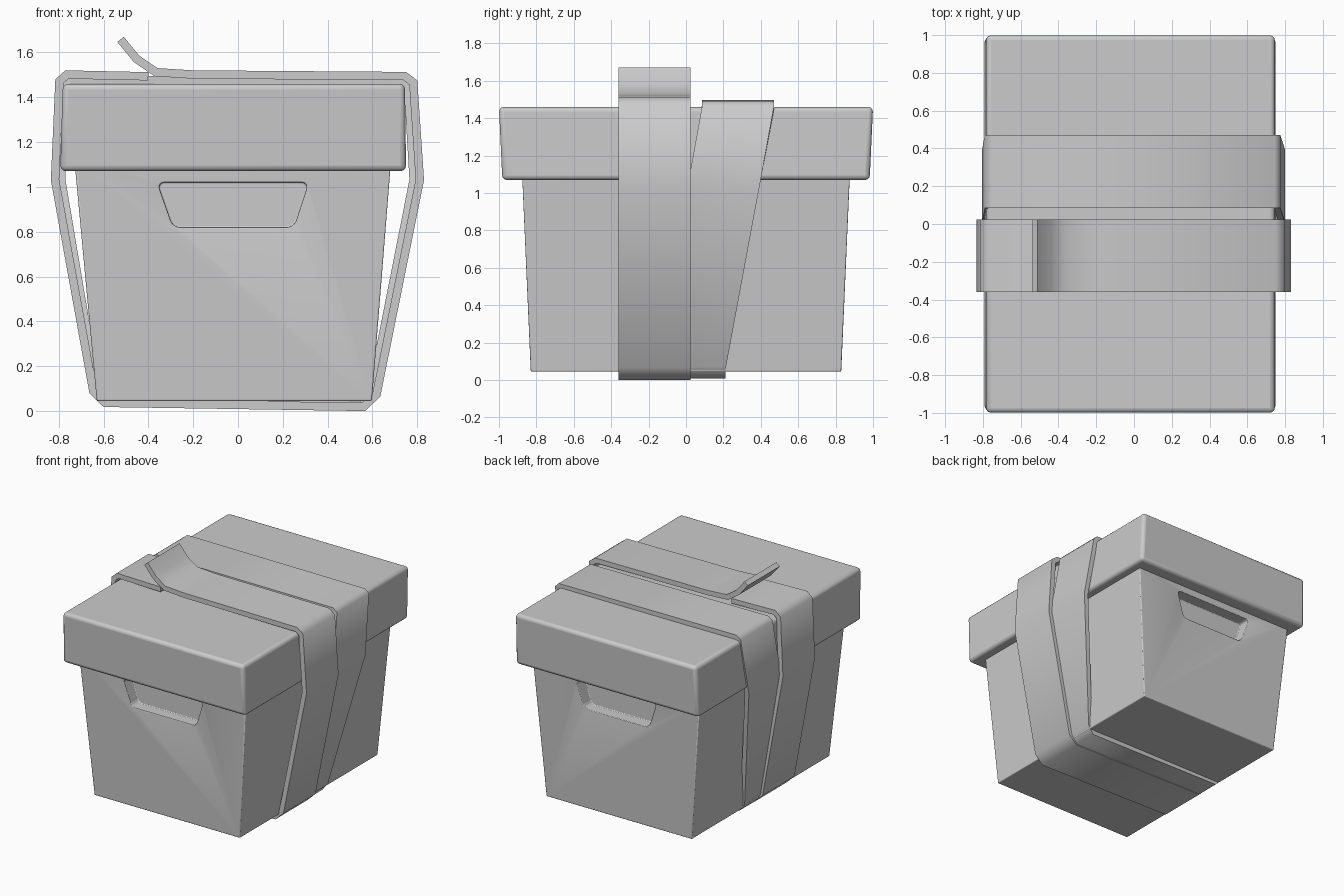
import bpy, bmesh
from mathutils import Vector

if "Cube" in bpy.data.objects:
    bpy.data.objects.remove(bpy.data.objects["Cube"])


def make_object(name, bm):
    bmesh.ops.recalc_face_normals(bm, faces=bm.faces)
    mesh = bpy.data.meshes.new(name)
    bm.to_mesh(mesh)
    bm.free()
    obj = bpy.data.objects.new(name, mesh)
    bpy.context.collection.objects.link(obj)
    return obj


def smooth(obj, angle):
    bpy.ops.object.select_all(action='DESELECT')
    obj.select_set(True)
    bpy.context.view_layer.objects.active = obj
    bpy.ops.object.shade_smooth_by_angle(angle=angle)


def loft(name, a, b):
    """Closed solid between two matching rings of points."""
    bm = bmesh.new()
    va, vb = [bm.verts.new(p) for p in a], [bm.verts.new(p) for p in b]
    n = len(a)
    for i in range(n):
        bm.faces.new((va[i], va[(i + 1) % n], vb[(i + 1) % n], vb[i]))
    bm.faces.new(va)
    bm.faces.new(vb)
    return make_object(name, bm)


def rect(x0, x1, y, z):
    return [(x0, -y, z), (x1, -y, z), (x1, y, z), (x0, y, z)]


def add_bevel(obj, width):
    m = obj.modifiers.new("Bevel", 'BEVEL')
    m.width, m.segments = width, 3
    m.limit_method, m.angle_limit = 'ANGLE', 0.6


def strap(name, outer, thick, y_span, closed):
    """Ribbon following an outer profile (x, z), thickened inward."""
    pts = [Vector(p) for p in outer]
    n = len(pts)
    inner = []
    for i, p in enumerate(pts):
        before = pts[i - 1] if (closed or i > 0) else None
        after = pts[(i + 1) % n] if (closed or i < n - 1) else None
        d0 = (p - before).normalized() if before is not None else (after - p).normalized()
        d1 = (after - p).normalized() if after is not None else d0
        n0, n1 = Vector((d0.y, -d0.x)), Vector((d1.y, -d1.x))
        m = (n0 + n1).normalized()
        inner.append(p + m * thick / m.dot(n0))
    bm = bmesh.new()
    rings = []
    for p, q in zip(pts, inner):
        y0, y1 = y_span(p.y)
        rings.append([bm.verts.new(c) for c in (
            (p.x, y0, p.y), (p.x, y1, p.y), (q.x, y1, q.y), (q.x, y0, q.y))])
    for i in range(n if closed else n - 1):
        a, b = rings[i], rings[(i + 1) % n]
        for k in range(4):
            bm.faces.new((a[k], a[(k + 1) % 4], b[(k + 1) % 4], b[k]))
    if not closed:
        bm.faces.new(rings[0])
        bm.faces.new(rings[-1])
    obj = make_object(name, bm)
    smooth(obj, 1.0)
    return obj


# Tapered box body
body = loft("box_body", rect(-0.63, 0.597, 0.83, 0.045),
            rect(-0.73, 0.683, 0.877, 1.12))

# Handle recesses on front and back
for side, label in ((-1, "front"), (1, "back")):
    outline = [(-0.36, 1.02), (0.315, 1.02), (0.25, 0.82), (-0.29, 0.82)]
    cutter = loft(label + "_handle_cutter",
                  [(x, side * 1.0, z) for x, z in outline],
                  [(x, side * 0.78, z) for x, z in outline])
    bm = bmesh.new()
    bm.from_mesh(cutter.data)
    edges = [e for e in bm.edges if abs(e.verts[0].co.y - e.verts[1].co.y) > 0.1]
    bmesh.ops.bevel(bm, geom=edges, offset=0.03, segments=3, profile=0.5,
                    affect='EDGES')
    bm.to_mesh(cutter.data)
    bm.free()
    cutter.hide_render = True
    cutter.hide_set(True)
    cut = body.modifiers.new(label + "_handle", 'BOOLEAN')
    cut.operation, cut.object, cut.solver = 'DIFFERENCE', cutter, 'EXACT'
add_bevel(body, 0.015)
smooth(body, 0.6)

# Lid
lid = loft("lid", rect(-0.793, 0.75, 0.982, 1.07), rect(-0.782, 0.745, 1.0, 1.46))
add_bevel(lid, 0.025)
smooth(lid, 0.6)

# Outer strap with a loose lifted end
strap("outer_strap", [
    (-0.51, 1.67), (-0.44, 1.585), (-0.36, 1.53), (-0.2, 1.52), (0.75, 1.513),
    (0.80, 1.475), (0.83, 1.03), (0.635, 0.065), (0.567, 0.0), (-0.60, 0.018),
    (-0.663, 0.08), (-0.835, 1.03), (-0.815, 1.48), (-0.77, 1.52), (-0.40, 1.512),
], 0.037, lambda z: (-0.36, 0.025), False)


# Inner strap leaning backwards toward the top
def slanted(z):
    t = min(max((z - 0.05) / 1.4, 0), 1)
    edge = 0.21 + 0.26 * t
    return edge - 0.385, edge


strap("inner_strap", [
    (-0.755, 1.497), (0.745, 1.49), (0.775, 1.46), (0.80, 1.03), (0.61, 0.07),
    (0.565, 0.008), (-0.60, 0.02), (-0.645, 0.08), (-0.805, 1.03), (-0.79, 1.47),
], 0.035, slanted, True)
